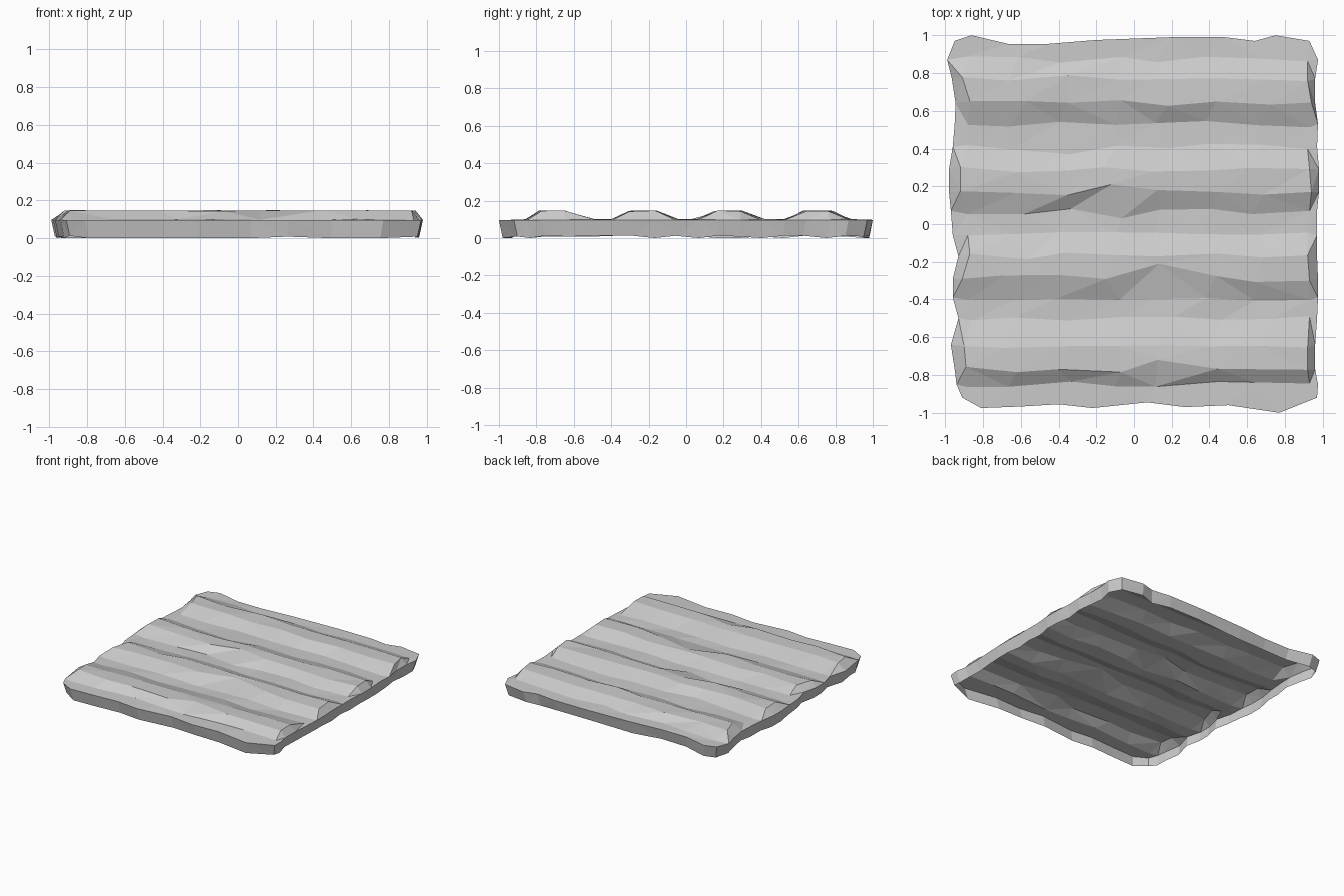
import bpy, bmesh, random

if "Cube" in bpy.data.objects:
    bpy.data.objects.remove(bpy.data.objects["Cube"])
random.seed(4)

# Front and back outlines of the soil bed, left to right
front = [(-.91, -.92), (-.81, -.975), (-.6, -.967), (-.4, -.955), (-.22, -.975),
         (.07, -.945), (.27, -.97), (.5, -.96), (.77, -1.0), (.97, -.92)]
back = [(-.95, .97), (-.86, 1.0), (-.67, .955), (-.45, .955), (-.2, .975),
        (.2, .99), (.48, .99), (.64, .97), (.75, 1.0), (.93, .97)]

# Furrow rows: y, left edge, left ridge end, right ridge end, right edge
rows = [
    (-.85, -.94, -.88, .93, .975), (-.77, -.95, -.89, .92, .96),
    (-.64, -.97, -.90, .92, .96), (-.50, -.93, -.86, .93, .97),
    (-.39, -.96, -.88, .93, .975), (-.29, -.96, -.91, .93, .975),
    (-.17, -.93, -.87, .92, .97), (-.06, -.96, -.88, .92, .97),
    (.07, -.97, -.88, .93, .97), (.17, -.98, -.92, .94, .98),
    (.29, -.98, -.92, .93, .98), (.41, -.96, -.88, .92, .97),
    (.53, -.95, -.88, .93, .975), (.64, -.945, -.87, .94, .96),
    (.77, -.965, -.91, .92, .96), (.87, -.99, -.88, .92, .975)]

# Lumps where a ridge edge is knocked out of line: (row, column) -> y shift
lumps = {(1, 5): .05, (5, 5): .08, (5, 3): .02, (9, 4): .04, (8, 4): -.04, (11, 3): -.04}

COLS = 10
bm = bmesh.new()
grid = [[bm.verts.new((x, y, .095)) for x, y in front]]
for r, (y, x0, x1, x2, x3) in enumerate(rows):
    ridge = r % 4 in (1, 2)
    line = []
    for c in range(COLS):
        edge = c in (0, COLS - 1)
        if edge:
            x = x0 if c == 0 else x3
            z, dy = .097, 0
        else:
            x = x1 + (x2 - x1) * (c - 1) / (COLS - 3)
            z = .143 + random.uniform(-.003, .005) if ridge else .098 + random.uniform(-.004, .004)
            dy = random.uniform(-.018, .018)
            if 1 < c < COLS - 2:
                x += random.uniform(-.05, .05)
            dy = lumps.get((r, c), dy)
        line.append(bm.verts.new((x, y + dy, z)))
    grid.append(line)
grid.append([bm.verts.new((x, y, .097)) for x, y in back])

# Ridged top surface
for a, b in zip(grid, grid[1:]):
    for c in range(COLS - 1):
        bm.faces.new((a[c], a[c + 1], b[c + 1], b[c]))

# Side walls, leaning in a little toward the open underside
loop = (grid[0] + [row[-1] for row in grid[1:-1]]
        + grid[-1][::-1] + [row[0] for row in grid[-2:0:-1]])
low = [bm.verts.new((v.co.x * .98, v.co.y * .98, random.choice((0, .008, .012)))) for v in loop]
for i in range(len(loop)):
    j = (i + 1) % len(loop)
    bm.faces.new((loop[j], loop[i], low[i], low[j]))

bmesh.ops.triangulate(bm, faces=bm.faces[:])
mesh = bpy.data.meshes.new("ploughed_soil_bed")
bm.to_mesh(mesh)
bm.free()
bed = bpy.data.objects.new("ploughed_soil_bed", mesh)
bpy.context.collection.objects.link(bed)
